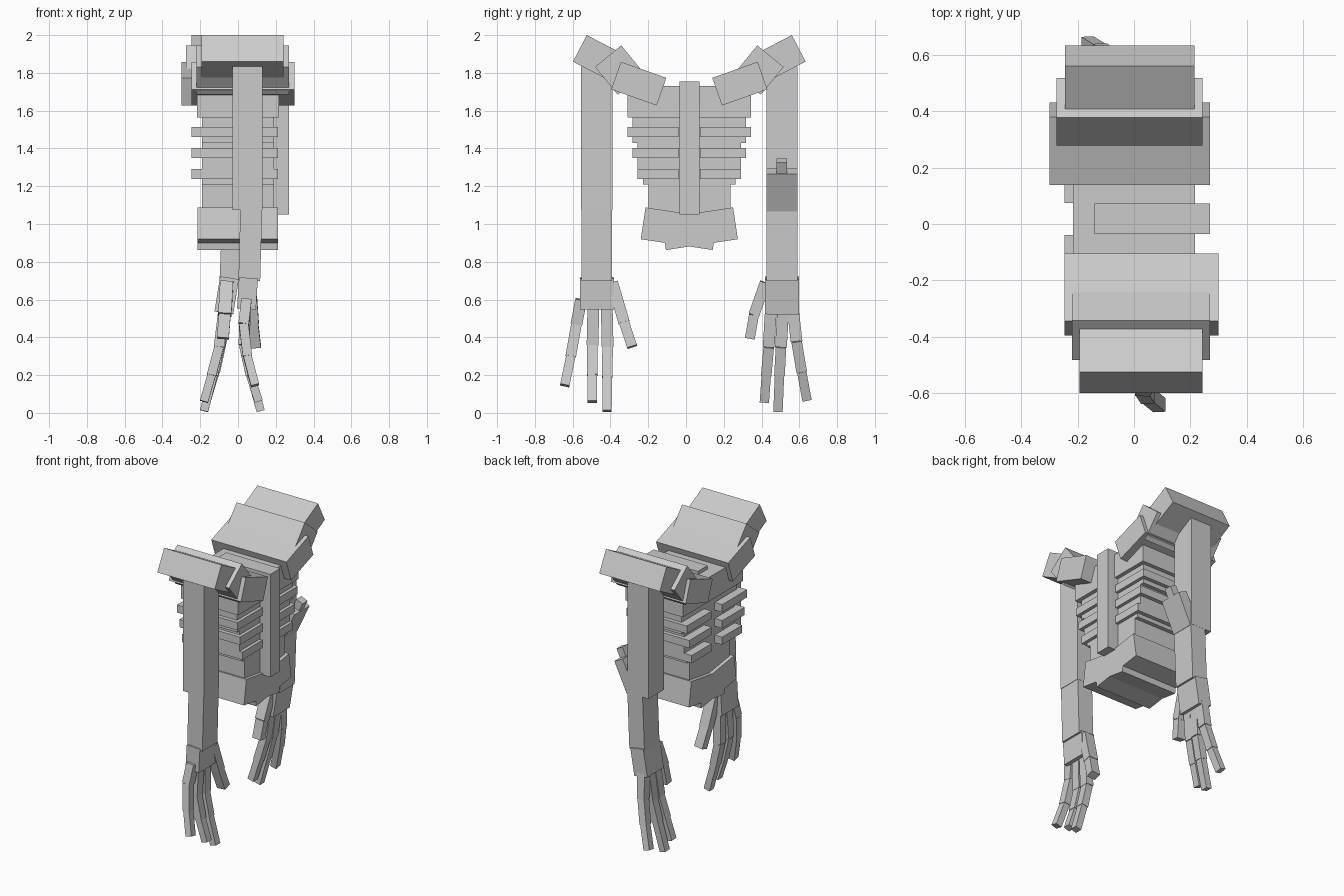
import bpy
import math
from mathutils import Vector, Matrix

if "Cube" in bpy.data.objects:
    bpy.data.objects.remove(bpy.data.objects["Cube"])

bone = bpy.data.materials.new("bone_grey")
bone.diffuse_color = (0.6, 0.6, 0.6, 1)
bone.use_nodes = True
bone.node_tree.nodes["Principled BSDF"].inputs["Base Color"].default_value = bone.diffuse_color
MID = 0.0175  # centre line between the two arms


def make(name, matrix):
    """Unit cube mesh placed by a matrix."""
    v = [(x, y, z) for x in (-.5, .5) for y in (-.5, .5) for z in (-.5, .5)]
    f = [(0, 1, 3, 2), (4, 6, 7, 5), (0, 4, 5, 1), (2, 3, 7, 6), (0, 2, 6, 4), (1, 5, 7, 3)]
    me = bpy.data.meshes.new(name)
    me.from_pydata([matrix @ Vector(p) for p in v], [], f)
    me.materials.append(bone)
    ob = bpy.data.objects.new(name, me)
    bpy.context.collection.objects.link(ob)
    return ob


def box(name, x, y, z):
    """Box from (min, max) ranges."""
    c = Vector([(a + b) / 2 for a, b in (x, y, z)])
    make(name, Matrix.Translation(c) @ Matrix.Diagonal((x[1] - x[0], y[1] - y[0], z[1] - z[0], 1)))


def tilted(name, x, y, z, wy, wz, deg):
    """Box spanning x range, turned about the x axis."""
    make(name, Matrix.Translation(((x[0] + x[1]) / 2, y, z))
         @ Matrix.Rotation(math.radians(deg), 4, 'X')
         @ Matrix.Diagonal((x[1] - x[0], wy, wz, 1)))


def beam(name, a, b, wx, wy):
    """Box running from a to b, widths kept near the x and y axes."""
    a, b = Vector(a), Vector(b)
    w = (b - a).normalized()
    u = (Vector((1, 0, 0)) - w * w.x).normalized()
    v = w.cross(u)
    m = Matrix((u * wx, v * wy, b - a)).transposed().to_4x4()
    make(name, Matrix.Translation((a + b) / 2) @ m)


def chain(name, pts, wx, wy):
    """Finger: slightly thinner beam for every joint."""
    for i, (a, b) in enumerate(zip(pts, pts[1:])):
        k = 1 - 0.1 * i
        beam(f"{name}_joint_{i + 1}", a, b, wx * k, wy * k)


# Torso: stacked blocks narrowing downwards (half width, x half depth, z range)
for i, (hw, hx, z0, z1) in enumerate([(.327, .217, 1.565, 1.73), (.30, .19, 1.43, 1.565),
                                      (.273, .19, 1.27, 1.43), (.245, .19, 1.21, 1.27),
                                      (.217, .19, 0.98, 1.21)]):
    box(f"torso_block_{i + 1}", (-hx, hx), (MID - hw, MID + hw), (z0, z1))

# Ribs in two halves, wrapping round the torso
for i, (hw, z0) in enumerate([(.327, 1.46), (.30, 1.35), (.273, 1.237)]):
    for side in (-1, 1):
        ys = sorted((MID + side * .057, MID + side * hw))
        box(f"rib_{i + 1}_{'left' if side > 0 else 'right'}", (-.247, .212), ys, (z0, z0 + .053))

box("breastbone", (-.14, .27), (-.035, .072), (1.05, 1.755))

# Pelvis: two crossing tilted blocks
for side in (-1, 1):
    tilted("hip_block", (-.215, .213), MID + side * .054, .975, .385, .17, side * 8.5)

# Shoulders: three overlapping blocks per side
for side, xa, xb, xc in ((1, (-.245, .215), (-.275, .243), (-.30, .27)),
                         (-1, (-.193, .242), (-.22, .27), (-.247, .30))):
    def yy(y):
        return y if side > 0 else 2 * MID - y
    tilted("shoulder_cap", xa, yy(.497), 1.878, .225, .158, side * 27.5)
    tilted("shoulder_joint", xb, yy(.387), 1.815, .18, .19, side * -39.4)
    tilted("collar_block", xc, yy(.285), 1.743, .255, .155, side * 19.5)

# Right arm (front side)
box("right_upper_arm", (-.03, .13), (-.555, -.39), (1.075, 1.835))
beam("right_forearm", (.07, -.4725, 1.08), (.06, -.4725, .70), .115, .163)
beam("right_palm", (.055, -.4725, .715), (.045, -.472, .55), .10, .18)
chain("right_outer_finger", [(.045, -.555, .60), (.03, -.58, .47), (.05, -.61, .30), (.09, -.642, .145)], .055, .062)
chain("right_middle_finger", [(.04, -.49, .58), (.03, -.495, .36), (.065, -.497, .20), (.11, -.497, .06)], .055, .062)
chain("right_inner_finger", [(.04, -.42, .58), (.035, -.415, .35), (.07, -.417, .19), (.12, -.418, .01)], .055, .062)
chain("right_thumb", [(.06, -.39, .69), (.075, -.328, .48), (.09, -.285, .35)], .07, .06)

# Left arm (back side)
box("left_upper_arm", (-.13, .03), (.425, .59), (1.075, 1.835))
beam("left_forearm", (-.025, .5075, 1.08), (-.04, .5075, .70), .115, .163)
beam("left_palm", (-.045, .5075, .715), (-.075, .507, .53), .10, .18)
chain("left_outer_finger", [(-.075, .565, .56), (-.085, .585, .38), (-.12, .612, .22), (-.165, .64, .07)], .055, .062)
chain("left_middle_finger", [(-.075, .515, .56), (-.095, .503, .35), (-.13, .495, .20), (-.18, .487, .01)], .055, .062)
chain("left_inner_finger", [(-.075, .45, .56), (-.10, .438, .35), (-.14, .425, .20), (-.18, .415, .06)], .055, .062)
chain("left_thumb", [(-.06, .42, .69), (-.07, .36, .52), (-.08, .338, .395)], .07, .058)

# Leaning spur on the left elbow with a narrow tip
beam("elbow_spur", (.005, .5075, 1.08), (.10, .5075, 1.28), .07, .163)
beam("elbow_spur_tip", (.095, .5075, 1.26), (.13, .5075, 1.335), .05, .055)
